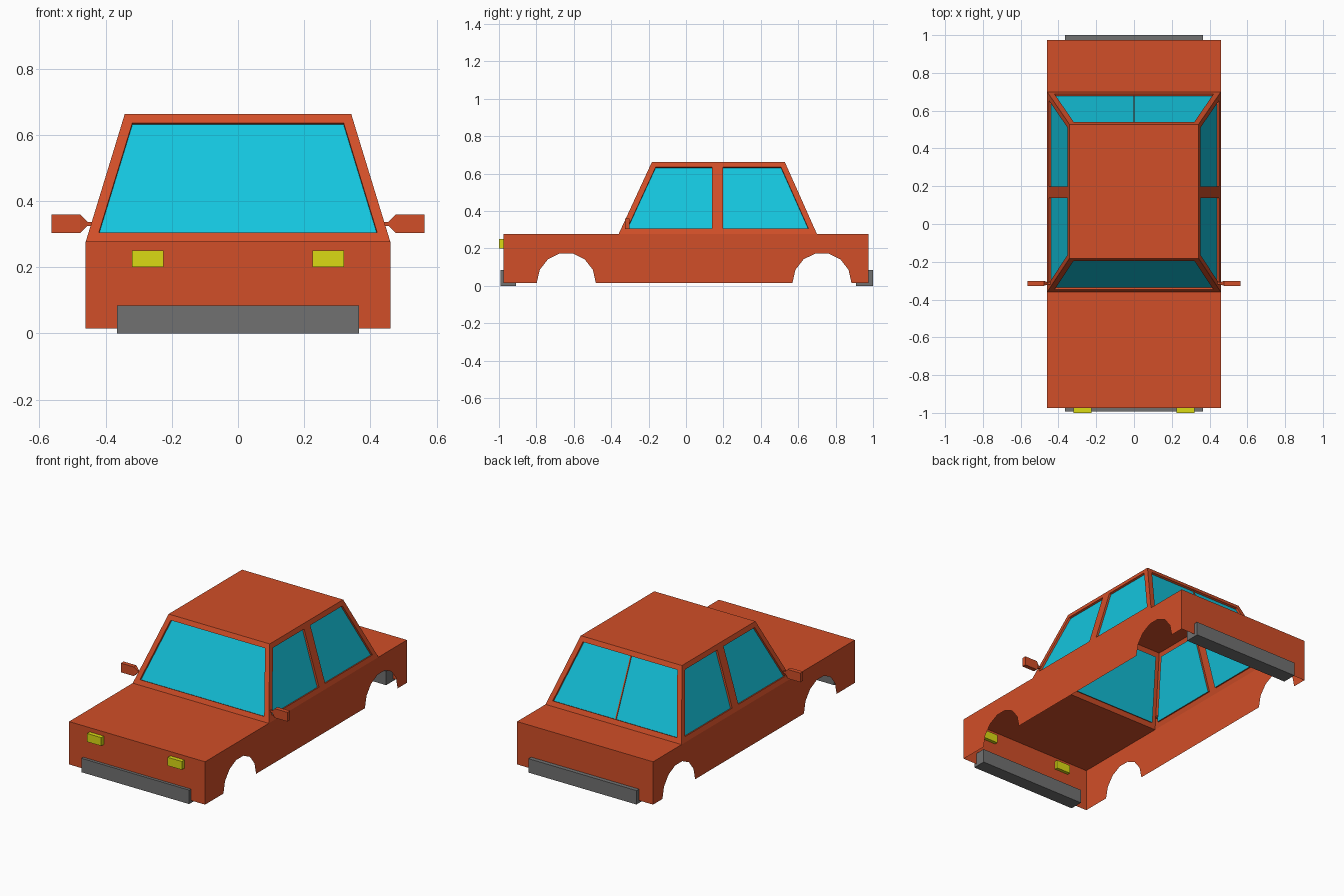
import bpy, bmesh, math
from mathutils import Matrix, Vector

if "Cube" in bpy.data.objects:
    bpy.data.objects.remove(bpy.data.objects["Cube"], do_unlink=True)


def material(name, rgb):
    m = bpy.data.materials.new(name)
    m.use_nodes = True
    m.diffuse_color = (*rgb, 1)
    m.node_tree.nodes["Principled BSDF"].inputs["Base Color"].default_value = (*rgb, 1)
    return m


PAINT = material("orange_red_paint", (0.64, 0.077, 0.021))
GLASS = material("cyan_glass", (0.007, 0.56, 0.73))
BUMPER = material("grey_bumper", (0.165, 0.165, 0.165))
LAMP = material("yellow_lamp", (0.71, 0.71, 0.007))


def finish(name, bm, *mats):
    mesh = bpy.data.meshes.new(name)
    bm.to_mesh(mesh)
    bm.free()
    for m in mats:
        mesh.materials.append(m)
    ob = bpy.data.objects.new(name, mesh)
    bpy.context.collection.objects.link(ob)
    return ob


def box(name, lo, hi, mat):
    lo, hi = Vector(lo), Vector(hi)
    bm = bmesh.new()
    place = Matrix.Translation((lo + hi) / 2) @ Matrix.Diagonal((*(hi - lo), 1))
    bmesh.ops.create_cube(bm, size=1, matrix=place)
    return finish(name, bm, mat)


# Main dimensions
W, END, LOW, BELT = 0.46, 0.975, 0.015, 0.277
ROOF, ROOF_W = 0.663, 0.342
BASE_F, BASE_B, ROOF_F, ROOF_B, PILLAR = -0.36, 0.70, -0.182, 0.528, 0.168

# Lower body: open-bottomed shell with wheel arches in the sides
outline = [(-END, LOW)]
for centre in (-0.64, 0.727):
    for i in range(8):
        a = math.pi * (1 - i / 7)
        outline.append((centre + 0.158 * math.cos(a), LOW + 0.162 * math.sin(a)))
outline += [(END, LOW), (END, BELT), (BASE_B, BELT), (BASE_F, BELT), (-END, BELT)]

bm = bmesh.new()
right = [bm.verts.new((-W, y, z)) for y, z in outline]
left = [bm.verts.new((W, y, z)) for y, z in outline]
bm.faces.new(left)
bm.faces.new(right[::-1])
n = len(outline)
back_low, back_top, deck, hood, front_top = range(n - 5, n)
for i, j in ((back_low, back_top), (back_top, deck), (hood, front_top), (front_top, 0)):
    bm.faces.new((left[i], right[i], right[j], left[j]))
finish("lower_body", bm, PAINT)

# Cabin: tapered shell with every window recessed into its frame
bm = bmesh.new()
rings = []
for s in (-1, 1):
    low = [bm.verts.new((s * W, y, BELT)) for y in (BASE_F, PILLAR, BASE_B)]
    top = [bm.verts.new((s * ROOF_W, y, ROOF)) for y in (ROOF_F, PILLAR, ROOF_B)]
    rings.append((low, top))
(rl, rt), (ll, lt) = rings
panes = [bm.faces.new((rl[0], ll[0], lt[0], rt[0])),
         bm.faces.new((ll[2], rl[2], rt[2], lt[2]))]
for i in (0, 1):
    panes.append(bm.faces.new((ll[i], ll[i + 1], lt[i + 1], lt[i])))
    panes.append(bm.faces.new((rl[i + 1], rl[i], rt[i], rt[i + 1])))
bm.faces.new(rt + lt[::-1]).normal_update()
bm.normal_update()
for f in bm.faces:
    if f.normal.dot(f.calc_center_median() - Vector((0, 0.17, 0.4))) < 0:
        f.normal_flip()
bmesh.ops.inset_individual(bm, faces=panes, thickness=0.03, use_even_offset=True)
bmesh.ops.inset_individual(bm, faces=panes, thickness=0.0003, depth=-0.012)
for f in panes:
    f.material_index = 1
finish("cabin", bm, PAINT, GLASS)

# Thin centre bar of the rear window
slope = math.atan2(BASE_B - ROOF_B, ROOF - BELT)
normal = Vector((0, math.cos(slope), math.sin(slope)))
middle = Vector((0, (BASE_B + ROOF_B) / 2, (BELT + ROOF) / 2)) - normal * 0.011
bm = bmesh.new()
bmesh.ops.create_cube(bm, size=1, matrix=Matrix.Translation(middle)
                      @ Matrix.Rotation(slope, 4, "X")
                      @ Matrix.Diagonal((0.007, 0.006, 0.36, 1)))
finish("rear_window_bar", bm, PAINT)

# Bumpers pass through the end panels
box("front_bumper", (-0.365, -0.993, 0), (0.365, -0.91, 0.085), BUMPER)
box("rear_bumper", (-0.365, 0.91, 0), (0.365, 1, 0.085), BUMPER)

# Headlights and door mirrors on both sides
for side, s in (("left", 1), ("right", -1)):
    x1, x2 = sorted((s * 0.225, s * 0.32))
    box(side + "_headlight", (x1, -1, 0.2), (x2, -0.955, 0.251), LAMP)

    bm = bmesh.new()
    loops = []
    for x, hy, hz in ((0.43, 0.006, 0.006), (0.455, 0.006, 0.006),
                      (0.477, 0.013, 0.028), (0.563, 0.013, 0.028)):
        loops.append([bm.verts.new((s * x, -0.314 + a * hy, 0.331 + b * hz))
                      for a, b in ((-1, -1), (1, -1), (1, 1), (-1, 1))])
    for p, q in zip(loops, loops[1:]):
        for i in range(4):
            j = (i + 1) % 4
            bm.faces.new((p[i], p[j], q[j], q[i]))
    bm.faces.new(loops[0])
    bm.faces.new(loops[-1])
    bmesh.ops.recalc_face_normals(bm, faces=bm.faces)
    finish(side + "_mirror", bm, PAINT)
